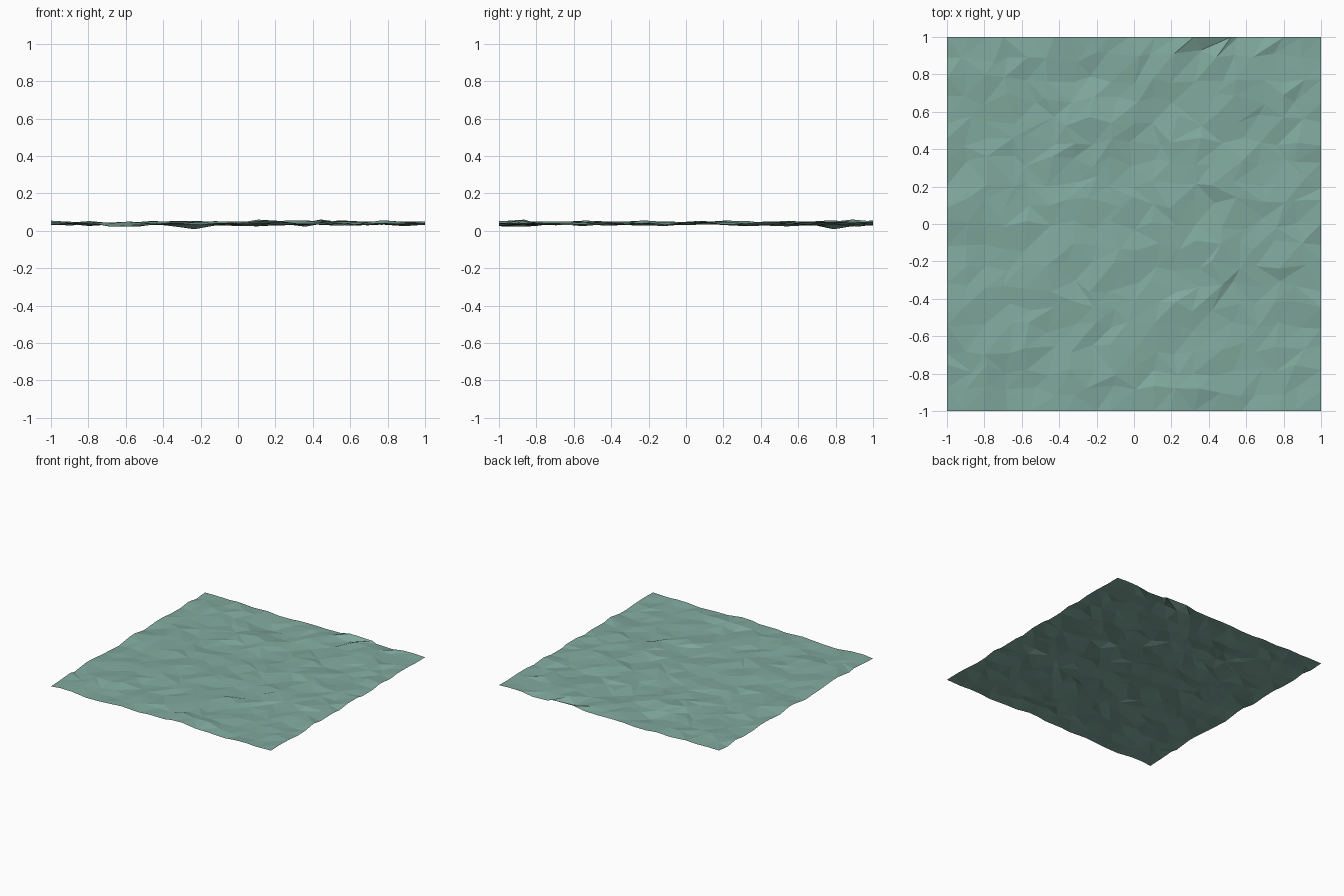
import bpy, bmesh, random
from math import exp
from mathutils import Vector, noise

if "Cube" in bpy.data.objects:
    bpy.data.objects.remove(bpy.data.objects["Cube"])

random.seed(7)
N = 18                      # grid cells per side
MEAN = 0.04

# Notable peaks and hollows: x, y, height change
FEATURES = [(0.19, -0.88, 0.022), (-0.31, -0.45, 0.014), (0.65, 0.75, 0.012),
            (-0.62, -0.87, -0.022), (-0.19, 0.80, -0.022), (0.06, 0.26, -0.016),
            (0.62, -0.5, -0.014), (-0.62, 0.3, -0.012)]


def height(x, y):
    z = MEAN + 0.012 * noise.noise(Vector((x * 3.1 + 5.3, y * 4.2 + 2.7, 0.5)))
    z += random.uniform(-0.009, 0.009)
    for fx, fy, amount in FEATURES:
        z += amount * exp(-((x - fx) ** 2 + (y - fy) ** 2) / 0.012)
    return min(max(z, 0.003), 0.072)


# Rough ground sheet: jittered grid with a straight square border
bm = bmesh.new()
step = 2 / N
grid = []
for j in range(N + 1):
    row = []
    for i in range(N + 1):
        x, y = -1 + i * step, -1 + j * step
        if 0 < i < N:
            x += random.uniform(-0.3, 0.3) * step
        if 0 < j < N:
            y += random.uniform(-0.3, 0.3) * step
        row.append(bm.verts.new((x, y, height(x, y))))
    grid.append(row)

# Small steep crease at the back edge
grid[N][12].co = (0.32, 1.0, 0.055)
grid[N - 1][13].co = (0.44, 0.89, 0.06)
grid[N - 1][12].co = (0.36, 0.93, 0.022)
grid[N][13].co = (0.52, 1.0, 0.05)

# Triangles with mixed diagonals
for j in range(N):
    for i in range(N):
        a, b = grid[j][i], grid[j][i + 1]
        c, d = grid[j + 1][i + 1], grid[j + 1][i]
        if random.random() < 0.7:
            tris = ((a, b, c), (a, c, d))
        else:
            tris = ((a, b, d), (b, c, d))
        for t in tris:
            bm.faces.new(t)

mesh = bpy.data.meshes.new("ground_sheet")
bm.to_mesh(mesh)
bm.free()
ground = bpy.data.objects.new("ground_sheet", mesh)
bpy.context.collection.objects.link(ground)

mat = bpy.data.materials.new("muted_green")
mat.diffuse_color = (0.22, 0.40, 0.34, 1)
mat.use_nodes = True
mat.node_tree.nodes["Principled BSDF"].inputs["Base Color"].default_value = mat.diffuse_color
mesh.materials.append(mat)
